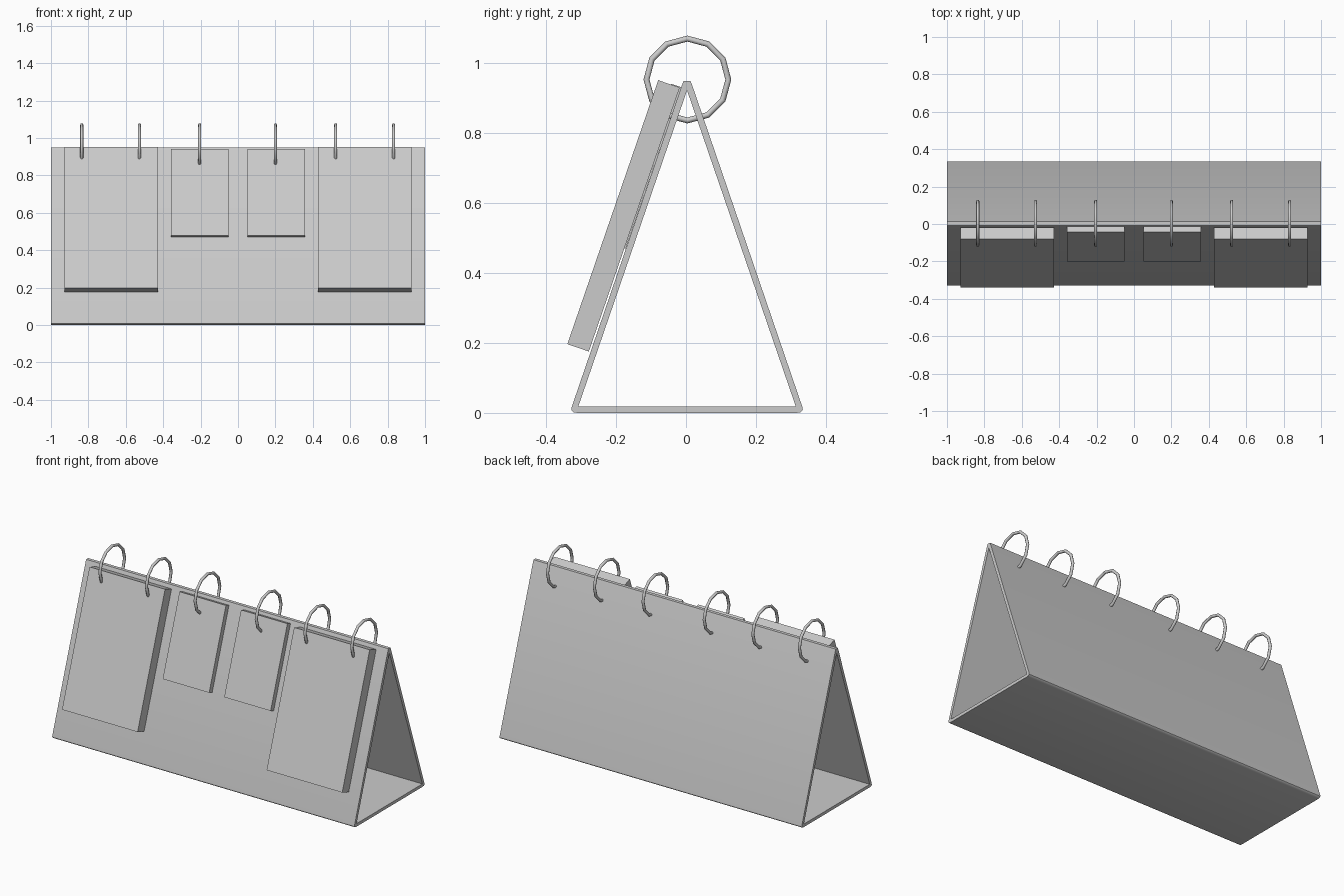
import bpy, bmesh, math
from mathutils import Vector

if "Cube" in bpy.data.objects:
    bpy.data.objects.remove(bpy.data.objects["Cube"])


def finish(bm, name, smooth=None):
    bmesh.ops.recalc_face_normals(bm, faces=bm.faces)
    mesh = bpy.data.meshes.new(name)
    bm.to_mesh(mesh)
    bm.free()
    ob = bpy.data.objects.new(name, mesh)
    bpy.context.collection.objects.link(ob)
    if smooth:
        bpy.ops.object.select_all(action='DESELECT')
        ob.select_set(True)
        bpy.context.view_layer.objects.active = ob
        bpy.ops.object.shade_smooth_by_angle(angle=math.radians(smooth))
    return ob


# Folded card stand: hollow triangular tube, rounded outer corners (y, z)
corners = [
    [(-0.311, 0.0), (-0.322, 0.002), (-0.328, 0.008), (-0.327, 0.016)],
    [(-0.012, 0.936), (-0.007, 0.949), (0.013, 0.949), (0.018, 0.936)],
    [(0.333, 0.016), (0.334, 0.008), (0.328, 0.002), (0.317, 0.0)],
]
inner = [(-0.308, 0.018), (0.003, 0.922), (0.314, 0.018)]


def stand():
    bm = bmesh.new()
    ends = []
    for x in (-1, 1):
        out = [[bm.verts.new((x, y, z)) for y, z in c] for c in corners]
        inn = [bm.verts.new((x, y, z)) for y, z in inner]
        for i in range(3):
            j = (i + 1) % 3
            bm.faces.new(out[i] + [inn[i]])
            bm.faces.new([out[i][-1], out[j][0], inn[j], inn[i]])
        ends.append((sum(out, []), inn))
    for a, b in zip(*ends):
        for i in range(len(a)):
            j = (i + 1) % len(a)
            bm.faces.new([a[i], a[j], b[j], b[i]])
    finish(bm, "stand", 50)


# Page pads lying on the sloped front
down = Vector((0, -0.3256, -0.9455))
outward = Vector((0, -0.9455, 0.3256))


def pad(name, x0, x1, top, length, thick):
    bm = bmesh.new()
    bmesh.ops.create_cube(bm, size=1)
    for v in bm.verts:
        u, w, t = v.co + Vector((0.5, 0.5, 0.5))
        v.co = (Vector((x0 + u * (x1 - x0), *top))
                + down * (w * length) + outward * (t * thick))
    finish(bm, name)


# Binder ring: 12-sided torus in the y-z plane
def ring(name, x, major=0.117, minor=0.0085):
    bm = bmesh.new()
    n, m = 12, 8
    loops = []
    for i in range(n):
        a = 2 * math.pi * i / n
        loop = []
        for k in range(m):
            b = 2 * math.pi * k / m
            r = major + minor * math.cos(b)
            loop.append(bm.verts.new((x + minor * math.sin(b),
                                      0.004 + r * math.cos(a),
                                      0.953 + r * math.sin(a))))
        loops.append(loop)
    for i in range(n):
        p, q = loops[i], loops[(i + 1) % n]
        for k in range(m):
            j = (k + 1) % m
            bm.faces.new([p[k], p[j], q[j], q[k]])
    finish(bm, name, 50)


stand()
for side, s in (("left", -1), ("right", 1)):
    pad(f"large_pad_{side}", *sorted((s * 0.427, s * 0.927)), (-0.018, 0.93), 0.798, 0.065)
    pad(f"small_pad_{side}", *sorted((s * 0.05, s * 0.357)), (-0.0135, 0.931), 0.488, 0.031)
for i, x in enumerate((-0.835, -0.527, -0.205, 0.2, 0.522, 0.832)):
    ring(f"ring_{i + 1}", x)
